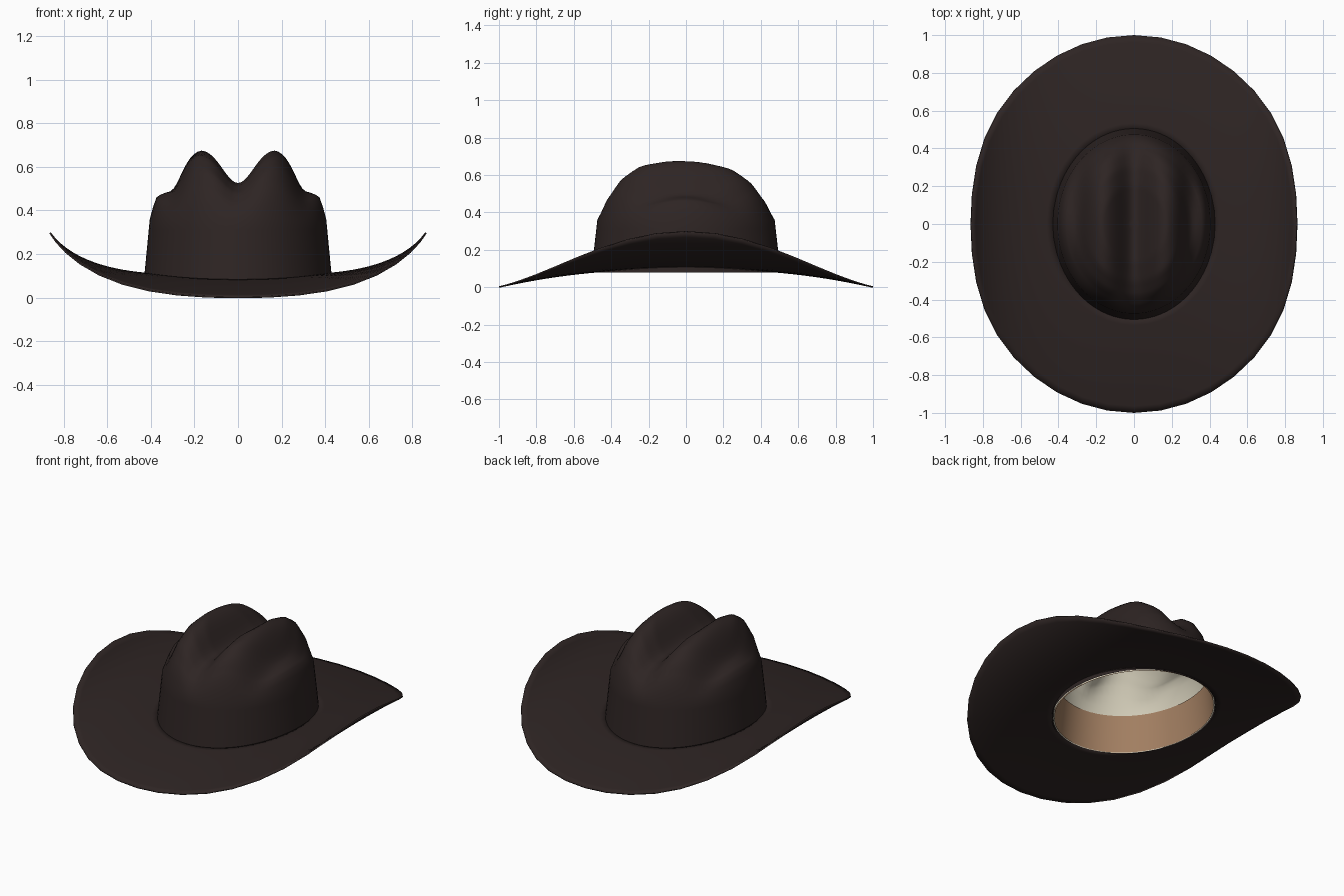
import bpy, bmesh, math

cube = bpy.data.objects.get("Cube")
if cube:
    bpy.data.objects.remove(cube, do_unlink=True)


def make_material(name, rgb):
    mat = bpy.data.materials.new(name)
    mat.use_nodes = True
    mat.diffuse_color = (*rgb, 1)
    bsdf = mat.node_tree.nodes["Principled BSDF"]
    bsdf.inputs["Base Color"].default_value = (*rgb, 1)
    bsdf.inputs["Roughness"].default_value = 0.9
    return mat


felt = make_material("dark brown felt", (0.027, 0.018, 0.017))
tan = make_material("tan leather", (0.36, 0.21, 0.12))
cream = make_material("cream lining", (0.62, 0.58, 0.46))


def ring_surface(name, mat, rings, segments, point, cap=False, flip=False):
    """Bridge rings of points; point(ring, angle) gives each position."""
    bm = bmesh.new()
    loops = [[bm.verts.new(point(r, math.tau * i / segments))
              for i in range(segments)] for r in rings]
    for a, b in zip(loops, loops[1:]):
        for i in range(segments):
            j = (i + 1) % segments
            bm.faces.new((a[i], a[j], b[j], b[i]))
    if cap:
        bm.faces.new(loops[-1])
    if flip:
        bmesh.ops.reverse_faces(bm, faces=bm.faces[:])
    mesh = bpy.data.meshes.new(name)
    bm.to_mesh(mesh)
    bm.free()
    mesh.materials.append(mat)
    obj = bpy.data.objects.new(name, mesh)
    bpy.context.collection.objects.link(obj)
    bpy.ops.object.select_all(action="DESELECT")
    obj.select_set(True)
    bpy.context.view_layer.objects.active = obj
    bpy.ops.object.shade_smooth_by_angle(angle=math.radians(50))
    return obj


# Brim: flat near the crown, curled up at the sides, drooping front and back
def brim_point(t, angle):
    u = (0.43 + 0.47 * t) * math.cos(angle)
    y = (0.5 + 0.5 * t) * math.sin(angle)
    x = u * (1 - 0.045 * (u / 0.9) ** 8)
    z = 0.105 - 0.1 * abs(y) ** 2.3 + 0.195 * (u / 0.9) ** 4
    return x, y, z


brim = ring_surface("brim", felt, [i / 14 for i in range(15)], 40,
                    brim_point, flip=True)
solid = brim.modifiers.new("thickness", "SOLIDIFY")
solid.thickness = 0.008


# Crown: upright wall, then a dome with a centre crease and two side dents
DOME = [(0, 1), (0.43, 1), (0.64, 0.9), (0.8, 0.7), (0.93, 0.37), (1, 0)]


def dome_height(s):
    for (s0, h0), (s1, h1) in zip(DOME, DOME[1:]):
        if s <= s1:
            return h0 + (h1 - h0) * (s - s0) / (s1 - s0)
    return 0


def crown_point(ring, angle, inset=0.0):
    part, t = ring
    c, s = math.cos(angle), math.sin(angle)
    if part == "wall":
        return ((0.432 - 0.027 * t - inset) * c,
                (0.506 - 0.032 * t - inset) * s, 0.08 + 0.28 * t)
    x, y = (0.405 - inset) * t * c, (0.474 - inset) * t * s
    crease = 0.5 * math.exp(-(x / 0.1) ** 2)
    dent = 0.47 * math.exp(-((abs(x) - 0.31) / 0.07) ** 2)
    height = 0.325 * (1 - 0.12 * y) * (1 - crease - dent)
    return x, y, 0.36 + height * dome_height(t) - inset


WALL = [("wall", i / 6) for i in range(7)]
TOP = [("top", 1 - i / 26) for i in range(1, 26)]
ring_surface("crown", felt, WALL + TOP, 72, crown_point, cap=True)

# Lining inside the crown
ring_surface("lining", cream, WALL + TOP, 72,
             lambda r, a: crown_point(r, a, 0.008), cap=True, flip=True)

# Sweatband around the inside of the wall
ring_surface("sweatband", tan, [("wall", i / 4 * 0.8) for i in range(5)], 72,
             lambda r, a: crown_point(r, a, 0.014), flip=True)
